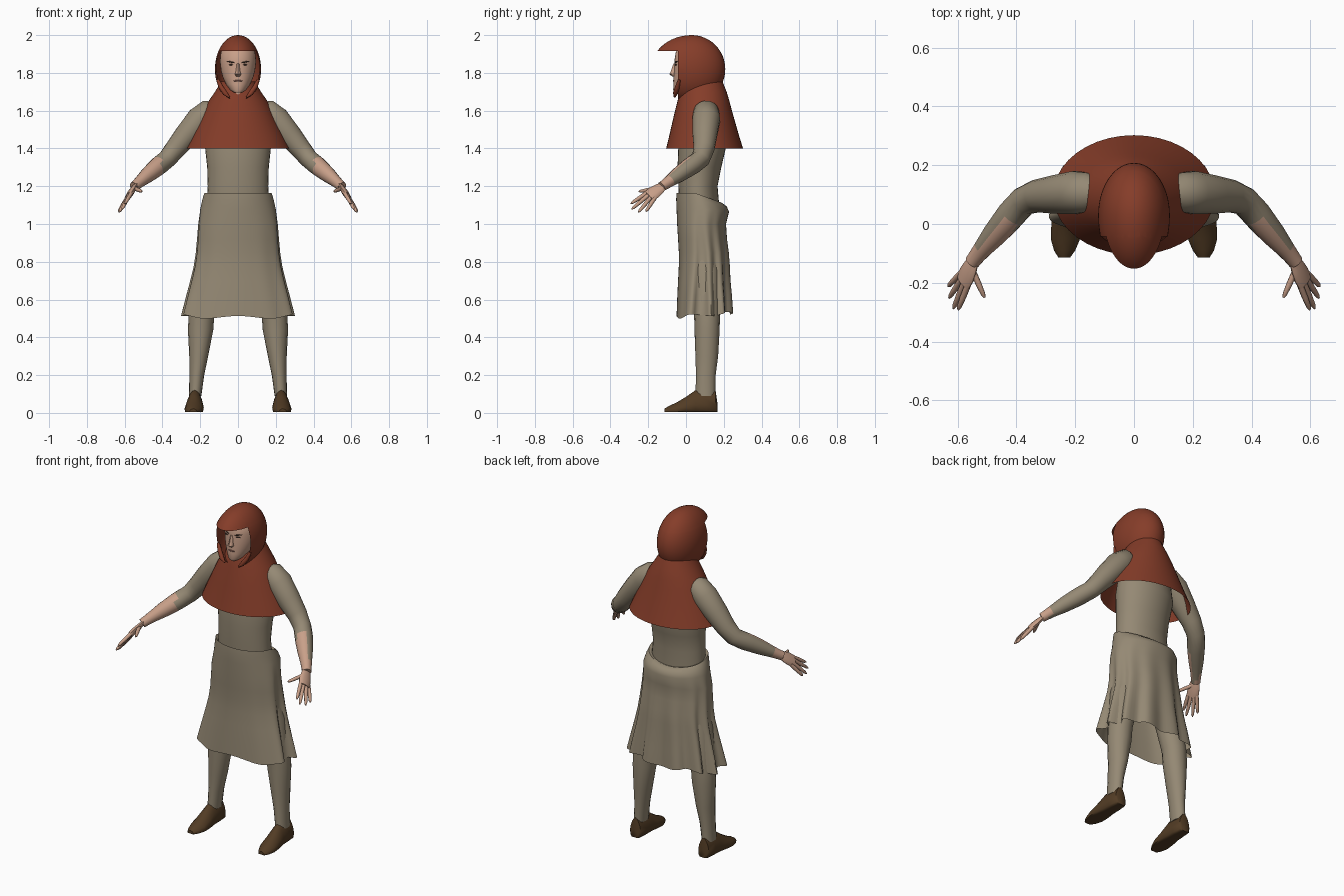
import bpy, bmesh, math
from mathutils import Vector


def material(name, rgb):
    m = bpy.data.materials.new(name)
    m.diffuse_color = (*rgb, 1)
    return m


CLOTH = material("grey_cloth", (0.30, 0.25, 0.175))
RED = material("rust_red_cloth", (0.235, 0.046, 0.022))
SKIN = material("skin", (0.58, 0.35, 0.25))
SHOE = material("brown_leather", (0.085, 0.045, 0.018))
DARK = material("dark_brow", (0.06, 0.035, 0.025))
LIP = material("lip", (0.30, 0.14, 0.11))


def finish(name, bm, mats, mirror=False, angle=50):
    bmesh.ops.recalc_face_normals(bm, faces=bm.faces)
    me = bpy.data.meshes.new(name)
    bm.to_mesh(me)
    bm.free()
    ob = bpy.data.objects.new(name, me)
    bpy.context.collection.objects.link(ob)
    for m in mats:
        me.materials.append(m)
    me.shade_smooth()
    me.set_sharp_from_angle(angle=math.radians(angle))
    if mirror:
        ob.modifiers.new("Mirror", 'MIRROR').use_mirror_merge = False
    return ob


def loft(bm, rings, caps=True):
    """Skin a list of equal-length point rings."""
    vs = [[bm.verts.new(p) for p in r] for r in rings]
    n = len(vs[0])
    for a, b in zip(vs, vs[1:]):
        for i in range(n):
            j = (i + 1) % n
            bm.faces.new((a[i], a[j], b[j], b[i]))
    if caps:
        bm.faces.new(vs[0])
        bm.faces.new(vs[-1])


def level(z, cx, rx, y0, y1, n=32):
    """Horizontal ellipse from depth y0 to y1."""
    return [Vector((cx + rx * math.sin(t), (y0 + y1) / 2 - (y1 - y0) / 2 * math.cos(t), z))
            for t in (math.tau * i / n for i in range(n))]


def body(name, rows, mat, caps=True, mirror=False, n=32):
    bm = bmesh.new()
    loft(bm, [level(*r, n=n) for r in rows], caps)
    return finish(name, bm, [mat], mirror)


def tube(bm, pts, n=12, side=(0.2, 1, 0.1), flat=1.0):
    """Limb through (x, y, z, radius) points, optionally flattened."""
    ps = [Vector(p[:3]) for p in pts]
    rings = []
    for i, p in enumerate(ps):
        d = (ps[min(i + 1, len(ps) - 1)] - ps[max(i - 1, 0)]).normalized()
        u = Vector(side)
        u = (u - d * u.dot(d)).normalized()
        v = d.cross(u) * flat
        rings.append([p + pts[i][3] * (u * math.cos(t) + v * math.sin(t))
                      for t in (math.tau * k / n for k in range(n))])
    loft(bm, rings)


# torso
body("torso", [(0.9, 0, 0.16, -0.02, 0.17), (1.05, 0, 0.168, -0.035, 0.18),
               (1.2, 0, 0.16, -0.04, 0.167), (1.3, 0, 0.163, -0.045, 0.187),
               (1.42, 0, 0.176, -0.04, 0.215), (1.55, 0, 0.16, -0.02, 0.2),
               (1.64, 0, 0.1, 0, 0.17)], CLOTH)

# legs
body("legs", [(0.97, 0.09, 0.075, -0.01, 0.16), (0.75, 0.15, 0.085, 0.02, 0.18),
              (0.52, 0.193, 0.068, 0.043, 0.18), (0.44, 0.198, 0.067, 0.045, 0.178),
              (0.3, 0.208, 0.05, 0.05, 0.17), (0.2, 0.218, 0.039, 0.053, 0.157),
              (0.09, 0.227, 0.033, 0.05, 0.155)], CLOTH, mirror=True, n=16)

# shoes: sections (depth, centre, half width, height) from heel to toe
bm = bmesh.new()
loft(bm, [[Vector((cx + w * math.cos(t) * (1 - 0.22 * max(0, math.sin(t))), y,
                   max(0.004, h * (0.35 + 0.65 * math.sin(t)))))
           for t in (math.tau * k / 16 for k in range(16))]
          for y, cx, w, h in [(0.166, 0.228, 0.022, 0.055), (0.157, 0.228, 0.036, 0.118),
                              (0.10, 0.228, 0.042, 0.125), (0.05, 0.229, 0.044, 0.12),
                              (0.0, 0.231, 0.05, 0.085), (-0.05, 0.233, 0.05, 0.055),
                              (-0.09, 0.236, 0.036, 0.037), (-0.114, 0.237, 0.02, 0.022)]])
finish("shoes", bm, [SHOE], True)

# skirt: profile rows, with folds growing toward the hem at the sides and back
rows = [(1.15, 0.160, -0.040, 0.165), (1.165, 0.180, -0.050, 0.190), (1.13, 0.190, -0.052, 0.215),
        (1.08, 0.200, -0.050, 0.228), (1.0, 0.213, -0.047, 0.215), (0.92, 0.220, -0.042, 0.222),
        (0.85, 0.227, -0.038, 0.232), (0.78, 0.238, -0.038, 0.238), (0.7, 0.258, -0.042, 0.242),
        (0.62, 0.280, -0.046, 0.25), (0.515, 0.308, -0.05, 0.258)]
N = 96
bm = bmesh.new()
rings = []
for z, rx, y0, y1 in rows:
    low = max(0, (1.08 - z) / 0.565)
    ring = []
    for p, k in zip(level(z, 0, rx, y0, y1, N), range(N)):
        t = math.tau * k / N
        back = (1 - math.cos(t)) / 2
        w = min(1, back * 2.2)
        fold = 1 - low * w * 0.085 * (1 - math.cos(11 * t + 0.6 * math.sin(3 * t)))
        cy = (y0 + y1) / 2
        p.x *= fold if back > 0.4 else (1 + fold) / 2
        p.y = cy + (p.y - cy) * fold
        # squarer front panel toward the hem
        if p.y < cy:
            p.y = cy + (y0 - cy) * (abs((p.y - cy) / (y0 - cy)) ** (1 - 0.45 * low))
        p.z -= 0.055 * max(0, back - 0.4) * 1.6 * max(0, (z - 1.05) / 0.115)
        p.z += low ** 3 * (0.014 * back + 0.008 * math.cos(5 * t) - 0.01 * (1 - back))
        ring.append(p)
    rings.append(ring)
loft(bm, rings, False)
finish("skirt", bm, [CLOTH], angle=60)

# sleeves, with bare skin on the front of the forearm
bm = bmesh.new()
tube(bm, [(0.10, 0.105, 1.60, 0.045), (0.155, 0.107, 1.592, 0.068), (0.20, 0.107, 1.553, 0.074),
          (0.27, 0.10, 1.472, 0.066), (0.33, 0.095, 1.40, 0.056), (0.375, 0.078, 1.345, 0.05),
          (0.415, 0.035, 1.312, 0.05), (0.435, 0.01, 1.295, 0.048), (0.475, -0.037, 1.262, 0.042),
          (0.515, -0.085, 1.228, 0.032), (0.535, -0.11, 1.21, 0.028), (0.55, -0.13, 1.197, 0.026)], 16)
arms = finish("arms", bm, [CLOTH, SKIN], True)
for f in arms.data.polygons:
    if f.center.x > 0.53 or (f.center.x > 0.405 and f.normal.y < -0.3 and f.normal.x < 0.45):
        f.material_index = 1

# hands: flattened palm, four fingers and a thumb
bm = bmesh.new()
across = (0.023, 0.04, -0.03)
tube(bm, [(0.543, -0.12, 1.203, 0.025), (0.555, -0.145, 1.185, 0.034),
          (0.568, -0.172, 1.165, 0.04), (0.58, -0.198, 1.147, 0.036)], 12, across, 0.42)
for knuckle, tip in [((0.565, -0.208, 1.164), (0.598, -0.292, 1.108)),
                     ((0.577, -0.2, 1.152), (0.614, -0.288, 1.078)),
                     ((0.586, -0.187, 1.14), (0.629, -0.252, 1.062)),
                     ((0.592, -0.17, 1.13), (0.632, -0.212, 1.066)),
                     ((0.548, -0.16, 1.188), (0.508, -0.25, 1.172))]:
    a, b = Vector(knuckle), Vector(tip)
    a2 = a - (b - a) * 0.15
    tube(bm, [(*a2, 0.011), (*a.lerp(b, 0.5), 0.0105), (*a.lerp(b, 0.88), 0.008), (*b, 0.003)], 8)
finish("hands", bm, [SKIN], True)

# shoulder cape, hollow underneath
body("cape", [(1.40, 0, 0.275, -0.105, 0.302), (1.47, 0, 0.243, -0.088, 0.28),
              (1.54, 0, 0.210, -0.072, 0.26), (1.60, 0, 0.182, -0.058, 0.243),
              (1.65, 0, 0.156, -0.045, 0.23), (1.70, 0, 0.122, -0.033, 0.215),
              (1.755, 0, 0.088, -0.01, 0.193)], RED, caps=False, n=40)

# hood: egg shape with the face opening cut away under the brim
bm = bmesh.new()
bmesh.ops.create_uvsphere(bm, u_segments=40, v_segments=24, radius=1)
for v in bm.verts:
    y = v.co.y
    v.co = Vector((v.co.x * 0.122, 0.03 + y * (0.178 if y > 0 else 0.19), 1.82 + v.co.z * 0.18))
    if y < 0 and v.co.z > 1.82:
        v.co.y += y * 0.025
BRIM, EDGE = 1.915, -0.043
for co, no in (((0, 0, BRIM), (0, 0, 1)), ((0, EDGE, 0), (0, 1, 0)), ((0, 0, 1.665), (0, 0, 1))):
    bmesh.ops.bisect_plane(bm, geom=bm.verts[:] + bm.edges[:] + bm.faces[:],
                           plane_co=co, plane_no=no)
cut = []
for f in bm.faces:
    c = f.calc_center_median()
    if c.z < 1.665 or (c.z < BRIM and c.y < EDGE):
        cut.append(f)
bmesh.ops.delete(bm, geom=cut, context='FACES')
finish("hood", bm, [RED])

# rolled hood edge folding under the chin
bm = bmesh.new()
tube(bm, [(0.108, -0.035, 1.765, 0.008), (0.09, -0.045, 1.725, 0.013),
          (0.068, -0.056, 1.692, 0.013), (0.046, -0.06, 1.672, 0.005)], 8)
finish("hood_edge", bm, [RED], True)

# head and neck
body("head", [(1.697, 0, 0.022, -0.062, -0.02), (1.71, 0, 0.042, -0.068, 0.04),
              (1.74, 0, 0.064, -0.066, 0.09), (1.775, 0, 0.08, -0.066, 0.12),
              (1.81, 0, 0.09, -0.063, 0.14), (1.86, 0, 0.096, -0.062, 0.15),
              (1.91, 0, 0.091, -0.054, 0.15), (1.95, 0, 0.06, -0.02, 0.12)], SKIN)
body("neck", [(1.62, 0, 0.05, -0.03, 0.1), (1.69, 0, 0.05, -0.037, 0.1),
              (1.76, 0, 0.05, -0.03, 0.1)], SKIN, n=16)

# nose
bm = bmesh.new()
loft(bm, [level(1.85, 0, 0.008, -0.066, -0.045, 8), level(1.81, 0, 0.011, -0.08, -0.045, 8),
          level(1.793, 0, 0.017, -0.088, -0.045, 8), level(1.782, 0, 0.012, -0.074, -0.045, 8)])
finish("nose", bm, [SKIN])


def spot(name, co, size, turn, mat, mirror=True):
    """Thin rounded plate laid on the face."""
    bm = bmesh.new()
    bmesh.ops.create_uvsphere(bm, u_segments=12, v_segments=6, radius=1)
    for v in bm.verts:
        x, y, z = (v.co[i] * size[i] for i in range(3))
        v.co = Vector((co[0] + x, co[1] + y + x * 0.35 * (co[0] > 0), co[2] + z + x * turn))
    finish(name, bm, [mat], mirror)


spot("eyebrows", (0.040, -0.0525, 1.858), (0.022, 0.0045, 0.004), 0.22, DARK)
spot("eyes", (0.038, -0.0535, 1.843), (0.012, 0.0045, 0.0035), 0.0, DARK)
spot("mouth", (0, -0.0645, 1.758), (0.024, 0.0045, 0.0045), 0.0, LIP, False)
